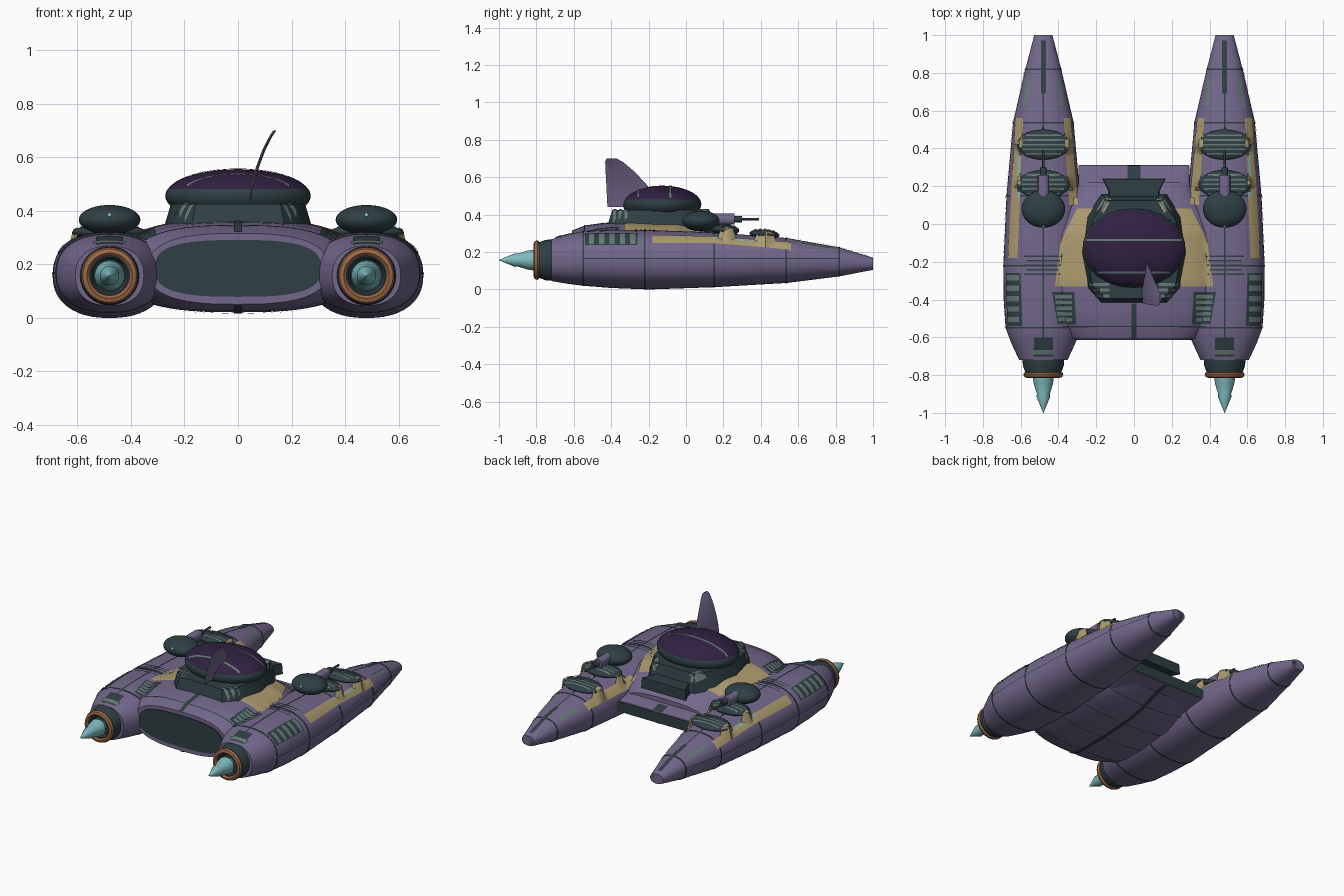
import bpy, bmesh, math
from mathutils import Vector, Matrix
from mathutils.bvhtree import BVHTree

cube = bpy.data.objects.get("Cube")
if cube:
    bpy.data.objects.remove(cube)


def material(name, r, g, b):
    m = bpy.data.materials.new(name)
    m.use_nodes = True
    m.diffuse_color = (r, g, b, 1)
    m.node_tree.nodes["Principled BSDF"].inputs["Base Color"].default_value = (r, g, b, 1)
    return m


PURPLE = material("dusty_purple", .17, .137, .26)
SLATE = material("dark_slate", .028, .05, .058)
GLASS = material("dark_violet_glass", .03, .015, .055)
TAN = material("tan", .42, .33, .16)
COPPER = material("copper", .33, .14, .06)
CYAN = material("pale_cyan", .21, .5, .52)
GREY = material("grey_green", .13, .19, .18)
SIDES = (("left", 1), ("right", -1))
CX = .48


def finish(name, bm, *mats, angle=35, recalc=True):
    if recalc:
        bmesh.ops.recalc_face_normals(bm, faces=bm.faces)
    me = bpy.data.meshes.new(name)
    bm.to_mesh(me)
    bm.free()
    for m in mats:
        me.materials.append(m)
    for p in me.polygons:
        p.use_smooth = True
    me.set_sharp_from_angle(angle=math.radians(angle))
    ob = bpy.data.objects.new(name, me)
    bpy.context.collection.objects.link(ob)
    return ob


def skin(name, rings, mat, caps=True, angle=35):
    """Join a row of matching closed rings into one body."""
    bm = bmesh.new()
    rows = [[bm.verts.new(p) for p in r] for r in rings]
    for a, b in zip(rows, rows[1:]):
        for i in range(len(a)):
            j = (i + 1) % len(a)
            bm.faces.new((a[i], a[j], b[j], b[i]))
    if caps:
        bm.faces.new(rows[0])
        bm.faces.new(rows[-1])
    return finish(name, bm, mat, angle=angle)


def oval(cx, y, w, lo, hi, n=2.0, seg=48, grow=0.0):
    """Superellipse cross-section in the xz plane."""
    def power(v):
        return math.copysign(abs(v) ** (2 / n), v)
    mid, h = (lo + hi) / 2, (hi - lo) / 2 + grow
    angles = [math.tau * i / seg for i in range(seg)]
    return [(cx + (w + grow) * power(math.cos(a)), y, mid + h * power(math.sin(a))) for a in angles]


def at(stations, y):
    """Interpolated station at y (stations run from front to back)."""
    for a, b in zip(stations, stations[1:]):
        if b[0] <= y <= a[0]:
            t = (a[0] - y) / (a[0] - b[0])
            return [y] + [p + (q - p) * t for p, q in zip(a[1:], b[1:])]


def ellipsoid(name, mats, centre, radii, tilt=0.0):
    bm = bmesh.new()
    mtx = Matrix.Translation(centre) @ Matrix.Rotation(tilt, 4, 'X') @ Matrix.Diagonal((*radii, 1))
    bmesh.ops.create_uvsphere(bm, u_segments=40, v_segments=24, radius=1, matrix=mtx)
    return finish(name, bm, *mats, angle=60)


def prism(name, outline, z0, z1, mat, inset=1.0, cy=0.0):
    """Mirrored half outline raised from z0 to z1."""
    pts = outline + [(-x, y) for x, y in reversed(outline)]
    top = [(x * inset, cy + (y - cy) * inset, z1) for x, y in pts]
    return skin(name, [[(x, y, z0) for x, y in pts], top], mat)


def tree(objects):
    verts, faces = [], []
    for ob in objects:
        n = len(verts)
        verts += [v.co.copy() for v in ob.data.vertices]
        faces += [[n + i for i in p.vertices] for p in ob.data.polygons]
    return BVHTree.FromPolygons(verts, faces)


def plate(name, mat, quad, target, way="top", both=True, lift=.004):
    """Thin painted panel laid on the target surface, mirrored if asked."""
    a, b, c, d = [Vector(q) for q in quad]
    nu = max(1, math.ceil((b - a).length / .02))
    nv = max(1, math.ceil((d - a).length / .02))
    aim = Vector({"top": (0, 0, -1), "under": (0, 0, 1), "side": (-1, 0, 0)}[way])
    for label, s in SIDES if both else (("centre", 1),):
        bm = bmesh.new()
        grid = {}
        for i in range(nu + 1):
            for j in range(nv + 1):
                p = a.lerp(b, i / nu).lerp(d.lerp(c, i / nu), j / nv)
                flat = (0, p.x, p.y) if way == "side" else (p.x, p.y, 0)
                hit, normal, _, _ = target.ray_cast(Vector(flat) - aim * 2, aim)
                if hit:
                    hit += (normal if normal.dot(aim) < 0 else -normal) * lift
                    grid[i, j] = bm.verts.new((hit.x * s, hit.y, hit.z))
        for i in range(nu):
            for j in range(nv):
                keys = ((i, j), (i + 1, j), (i + 1, j + 1), (i, j + 1))
                if all(k in grid for k in keys):
                    f = bm.faces.new([grid[k] for k in keys])
                    f.normal_update()
                    if f.normal.dot(Vector((aim.x * s, 0, aim.z))) > 0:
                        f.normal_flip()
        finish(f"{label}_{name}", bm, mat, recalc=False)


def rect(x0, x1, y0, y1):
    return (x0, y0), (x1, y0), (x1, y1), (x0, y1)


# Pontoons, engines and turrets on both sides
PONTOON = [(1, .048, .105, .17), (.82, .095, .07, .225), (.54, .16, .035, .275), (.15, .195, .012, .305),
           (-.2, .211, 0, .318), (-.4, .21, .008, .318), (-.55, .2, .02, .312), (-.63, .17, .03, .295),
           (-.72, .128, .045, .268)]
body = []
for label, s in SIDES:
    x = CX * s
    body.append(skin(f"{label}_pontoon", [oval(x, *st, n=2.3) for st in PONTOON], PURPLE))
    skin(f"{label}_nose_cap", [oval(x, 1.0, .04, .11, .165), oval(x, .99, .04, .11, .165)], SLATE)
    for k, y in enumerate((.82, .535, .15, -.22, -.55)):
        rings = [oval(x, *at(PONTOON, y + d), n=2.3, grow=.002) for d in (.004, -.004)]
        skin(f"{label}_pontoon_seam_{k}", rings, SLATE)
    for part, mat, profile in (
            ("engine_collar", SLATE, ((-.7, .112), (-.75, .108), (-.8, .09), (-.8, .07), (-.77, .06))),
            ("copper_ring", COPPER, ((-.785, .085), (-.785, .1), (-.795, .106), (-.81, .1), (-.815, .085),
                                     (-.805, .075), (-.785, .085))),
            ("engine_flame_cone", CYAN, ((-.77, .035), (-.81, .056), (-.85, .05), (-.9, .034), (-.915, .036),
                                         (-1, .001)))):
        rings = [oval(x, y, r, .157 - r, .157 + r, seg=32) for y, r in profile]
        skin(f"{label}_{part}", rings, mat, caps=part != "copper_ring")
    body.append(ellipsoid(f"{label}_front_disc", [SLATE], (x, .42, .295), (.14, .08, .026), -.08))
    body.append(ellipsoid(f"{label}_rear_disc", [SLATE], (x, .21, .318), (.14, .075, .03), -.06))
    ellipsoid(f"{label}_turret", [SLATE], (x, .08, .366), (.115, .1, .055))
    ellipsoid(f"{label}_turret_lamp", [CYAN], (x, -.01, .382), (.009, .009, .009))
    for part, mat, y0, y1, r in (("gun_body", PURPLE, .12, .26, .03), ("gun_sleeve", SLATE, .24, .3, .017),
                                 ("gun_barrel", SLATE, .28, .39, .007)):
        skin(f"{label}_{part}", [oval(x, y, r, .376 - r, .376 + r, n=2.6, seg=16) for y in (y0, y1)], mat)

# Central hull with its forward deck and rear panel
HULL = [(.22, .29, .11, .25), (.08, .36, .06, .335), (-.05, .43, .035, .36), (-.3, .45, .02, .365),
        (-.45, .43, .02, .355), (-.54, .4, .025, .342), (-.61, .335, .05, .315)]
body.append(skin("hull", [oval(0, *st, n=2.7, seg=64) for st in HULL], PURPLE))
body.append(skin("front_deck", [oval(0, y, .295, lo, hi, n=9) for y, lo, hi in
                                ((.31, .125, .2), (.2, .11, .225), (.05, .08, .25))], PURPLE))
skin("front_deck_edge", [oval(0, y, .288, .13, .195, n=9) for y in (.313, .3)], SLATE)
skin("rear_panel", [oval(0, y, .31, .078, .29, n=2.9) for y in (-.615, -.6)], SLATE)
surface = tree(body)

# Cockpit base, hood and canopy
base = prism("cockpit_base", [(.18, -.43), (.25, -.35), (.285, -.15), (.25, .04), (.17, .16)],
             .31, .425, SLATE, .88, -.13)
hood = prism("front_hood", [(.13, .12), (.135, .175), (.168, .24)], .29, .36, SLATE, .97, .17)
canopy = ellipsoid("canopy", [SLATE, GLASS], (0, -.128, .455), (.272, .21, .1))
for f in canopy.data.polygons:
    f.material_index = int(f.center.z > .478)
dome, cabin = tree([canopy]), tree([base, hood])
for k, y in enumerate((-.085, -.255)):
    plate(f"canopy_strip_{k}", GREY, rect(-.25, .25, y - .006, y + .006), dome, both=False)
for k in range(3):
    y = -.32 - .03 * k
    plate(f"cockpit_rear_vent_{k}", GREY, rect(.13, .235 - .018 * k, y - .008, y + .008), cabin)
plate("cockpit_front_window", GREY, ((.13, .14), (.16, .14), (.2, .07), (.16, .07)), cabin)
plate("cockpit_side_tan_mark", TAN, ((.12, .13), (.13, .13), (.17, .06), (.16, .06)), cabin)

# Swept fin, bent sideways
fin = [(.44, -.13, -.42, .045), (.5, -.165, -.423, .055), (.56, -.21, -.426, .072), (.63, -.275, -.43, .098),
       (.68, -.335, -.432, .124), (.7, -.37, -.425, .138)]
skin("tail_fin", [[(x, yf, z), (x + .006, (yf + yb) / 2, z), (x, yb, z), (x - .006, (yf + yb) / 2, z)]
                  for z, yf, yb, x in fin], PURPLE)

# Tan panels
plate("hull_tan_front", TAN, ((.2, .08), (.3, .08), (.39, -.1), (.2, -.1)), surface)
plate("hull_tan_rear", TAN, ((.2, -.1), (.39, -.1), (.42, -.33), (.25, -.33)), surface)
plate("pontoon_tan_outer", TAN, ((.585, .56), (.625, .56), (.665, -.18), (.615, -.18)), surface)
plate("pontoon_tan_inner", TAN, ((.338, .56), (.375, .56), (.345, .1), (.295, .1)), surface)
plate("cyan_side_line", CYAN, ((.14, .272), (.45, .244), (.45, .252), (.14, .28)), surface, "side")

# Dark panels with grey louvres
plate("hull_vent", SLATE, ((.315, -.36), (.435, -.36), (.405, -.53), (.305, -.53)), surface)
plate("pontoon_vent", SLATE, ((.6, -.26), (.67, -.26), (.665, -.54), (.59, -.54)), surface)
plate("pontoon_vent_side", SLATE, rect(-.54, -.26, .235, .27), surface, "side")
for k in range(5):
    y = -.385 - .03 * k
    plate(f"hull_louvre_{k}", GREY, rect(.325, .42 - .004 * k, y - .009, y + .009), surface, lift=.007)
    y = -.285 - .055 * k
    plate(f"pontoon_louvre_{k}", GREY, rect(.605, .66, y - .014, y + .014), surface, lift=.007)
    plate(f"pontoon_side_louvre_{k}", GREY, rect(y - .014, y + .014, .24, .265), surface, "side", lift=.007)
    y = -.17 - .024 * k
    w = .1 - .012 * (k % 2)
    plate(f"pontoon_grille_{k}", SLATE, rect(CX - w, CX + w, y - .004, y + .004), surface)
for disc, yc, r in (("front", .42, .08), ("rear", .21, .075)):
    for k in range(5):
        d = (k - 2) * .024
        w = .115 * math.sqrt(1 - (d / r) ** 2)
        plate(f"{disc}_disc_slat_{k}", GREY, rect(CX - w, CX + w, yc + d - .004, yc + d + .004), surface)
for k, (x0, x1) in enumerate(((.375, .395), (.585, .565))):
    lean = .02 if k == 0 else -.02
    plate(f"nose_grey_strip_{k}", GREY, ((x0, .62), (x1, .62), (x1 + lean, .77), (x0 + lean, .77)), surface)
plate("engine_hatch", SLATE, rect(.43, .53, -.7, -.6), surface)
plate("engine_hatch_slat", GREY, rect(.42, .54, -.69, -.665), surface, lift=.007)

# Seams and centre stripes
plate("nose_stripe", SLATE, rect(CX - .013, CX + .013, .69, .97), surface)
plate("pontoon_top_seam", SLATE, rect(CX - .004, CX + .004, -.6, .69), surface)
plate("pontoon_side_seam", SLATE, rect(-.55, .82, .163, .168), surface, "side")
plate("hull_rear_stripe", SLATE, rect(-.014, .014, -.608, -.42), surface, both=False)
plate("deck_stripe", SLATE, rect(-.035, .035, .24, .308), surface, both=False)
plate("belly_stripe", SLATE, rect(-.014, .014, -.608, .305), surface, "under", both=False)
for k, y in enumerate((-.5, -.3, -.1, .1)):
    plate(f"belly_seam_{k}", SLATE, rect(-.3, .3, y - .003, y + .003), surface, "under", both=False)
plate("hull_rear_seam", SLATE, rect(-.38, .38, -.545, -.539), surface, both=False)
